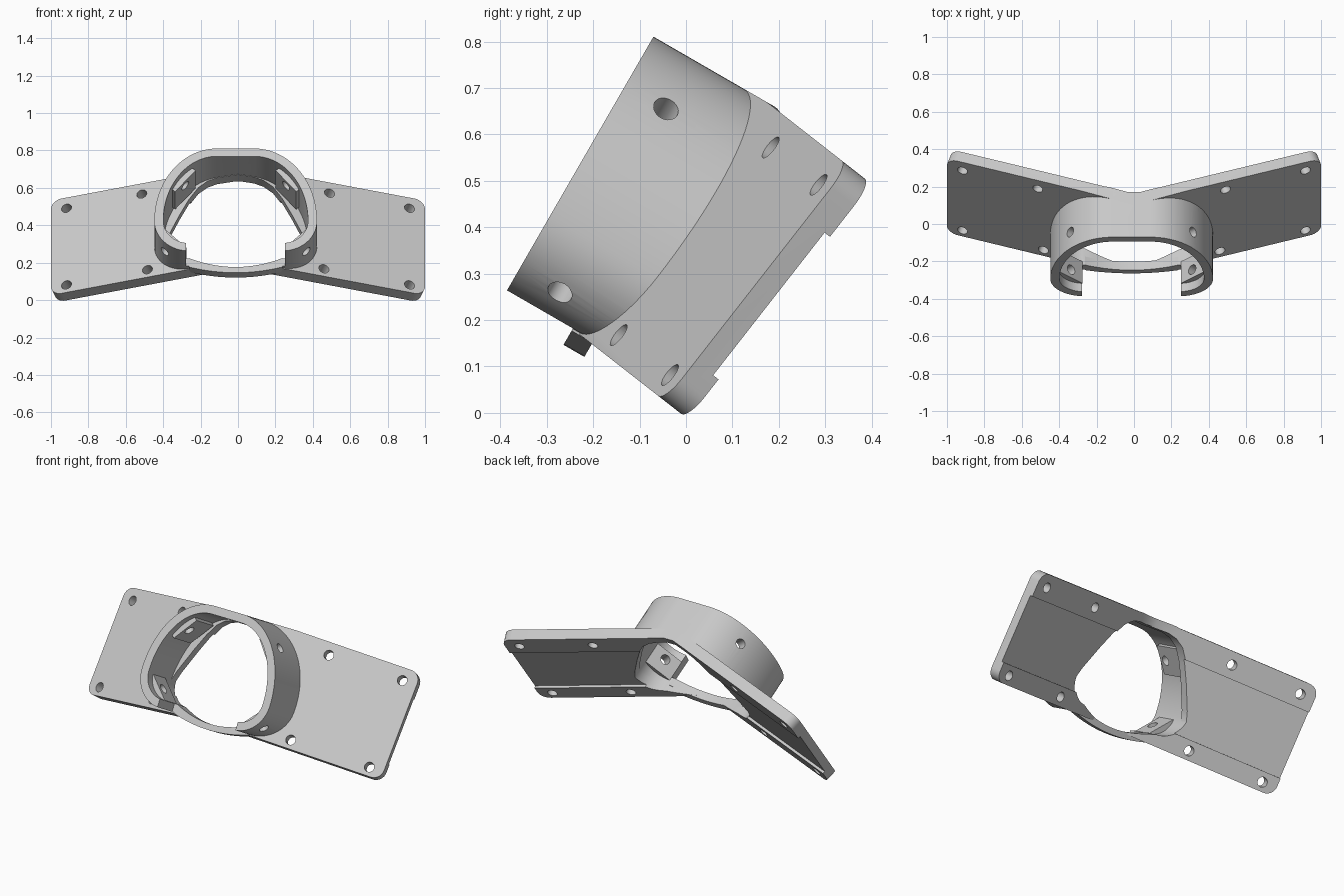
import bpy, bmesh
from math import sin, cos, tan, radians
from mathutils import Matrix

if "Cube" in bpy.data.objects:
    bpy.data.objects.remove(bpy.data.objects["Cube"])

grey = bpy.data.materials.new("light grey plastic")
grey.use_nodes = True
grey.diffuse_color = (0.58, 0.58, 0.58, 1)
grey.node_tree.nodes["Principled BSDF"].inputs["Base Color"].default_value = grey.diffuse_color

T = Matrix.Translation
R = lambda deg, axis: Matrix.Rotation(radians(deg), 4, axis)

# Main dimensions and frames
SWEEP, THICK, APEX = 17, 0.066, 0.358
BOTTOM, TOP = -0.008, 0.635
SHIFT = -0.0125
plate_frame = R(52, 'X')
ring_frame = T((SHIFT, 0, 0)) @ R(60, 'X')
LENGTH = 1 / cos(radians(SWEEP))


def prism(name, points, low, high, frame):
    """Extrude a flat outline between two depths, then place it in a frame."""
    bm = bmesh.new()
    bottom = [bm.verts.new((x, y, low)) for x, y in points]
    top = [bm.verts.new((x, y, high)) for x, y in points]
    bm.faces.new(bottom)
    bm.faces.new(top)
    for i in range(len(points)):
        bm.faces.new((bottom[i - 1], bottom[i], top[i], top[i - 1]))
    bm.normal_update()
    bmesh.ops.recalc_face_normals(bm, faces=bm.faces)
    if bm.calc_volume(signed=True) < 0:
        bmesh.ops.reverse_faces(bm, faces=bm.faces)
    bm.transform(frame)
    bm.normal_update()
    mesh = bpy.data.meshes.new(name)
    bm.to_mesh(mesh)
    bm.free()
    mesh.materials.append(grey)
    obj = bpy.data.objects.new(name, mesh)
    bpy.context.collection.objects.link(obj)
    return obj


def arc(cx, cy, a, b, start, end, n):
    angles = [radians(start + (end - start) * i / n) for i in range(n + 1)]
    return [(cx + a * cos(t), cy + b * sin(t)) for t in angles]


def mirrored(half):
    return half + [(-x, y) for x, y in reversed(half) if abs(x) > 1e-6]


def box(x0, x1, y0, y1):
    return [(x0, y0), (x1, y0), (x1, y1), (x0, y1)]


def upper_arc(inset):
    return arc(0.1, 0.22, 0.335 - inset, 0.447 - inset, 90, 0, 24)


def lower_arc(inset):
    return arc(0.25, 0.22, 0.185 - inset, 0.185 - inset, 0, -90, 14)[1:]


def cut(obj, cutters):
    for cutter in cutters:
        mod = obj.modifiers.new("cut", 'BOOLEAN')
        mod.operation = 'DIFFERENCE'
        mod.solver = 'EXACT'
        mod.object = cutter
    bpy.context.view_layer.update()
    graph = bpy.context.evaluated_depsgraph_get()
    mesh = bpy.data.meshes.new_from_object(obj.evaluated_get(graph))
    obj.modifiers.clear()
    obj.data = mesh


# Space behind the swept plates, and the shallow channel along their backs
def rear_outline(lift):
    base = APEX - THICK / cos(radians(SWEEP)) + lift
    half = [(x, base - x * tan(radians(SWEEP))) for x in (0.03, 1.2)]
    return mirrored(half + [(1.2, -1.5)])


upright = plate_frame @ R(90, 'X')
rear_space = prism("rear_cutter", rear_outline(0), -1.2, 0.5, upright)
channel = prism("channel_cutter", rear_outline(0.016), -0.49, -0.1, upright)

# Collar bore, and the narrower arch through the plates that leaves a ledge
floor = [(x, 0.03 + 0.055 * (x / 0.25) ** 2) for x in (0.2, 0.15, 0.1, 0.05, 0)]
lower = lower_arc(0.048) + floor
arch = [(0.1, 0.617), (0.15, 0.604), (0.2, 0.57), (0.25, 0.5),
        (0.3, 0.405), (0.34, 0.32), (0.368, 0.26)]
bore = prism("bore_cutter", mirrored(upper_arc(0.048) + lower), -0.6, 0.8, ring_frame)
opening = prism("arch_cutter", mirrored(arch + lower), -0.6, 0.8, ring_frame)

# The gap at the bottom of the collar, and the space above it
gap = prism("gap_cutter", box(-0.265, 0.265, -0.2, 0.2), 0.302, 0.8, ring_frame)
above = prism("top_cutter", box(-0.35, 0.35, 0.667, 0.9), -0.3, 0.8, ring_frame)

# Radial collar holes: position, direction, depth of the pad behind the hole
mounts = []
for x, v, angle, depth in ((0.33, 0.547, 40, 0.14), (0.38, 0.088, -45, 0.085)):
    for side in (1, -1):
        turn = angle if side > 0 else 180 - angle
        mounts.append((ring_frame @ T((side * x, v, 0.365)) @ R(turn, 'Z'), depth))
circle = arc(0, 0, 0.028, 0.028, 0, 345, 23)
drills = [prism("collar_drill", circle, -0.14, 0.06, m @ R(90, 'Y')) for m, depth in mounts]

helpers = [rear_space, channel, bore, opening, gap, above] + drills
parts = []

# Swept mounting plates with rounded outer corners and screw holes
r = 0.06
for name, side in (("left_plate", 1), ("right_plate", -1)):
    frame = plate_frame @ T((0, 0, APEX)) @ R(side * SWEEP, 'Y')
    shape = ([(0, TOP), (0, BOTTOM)]
             + arc(LENGTH - r, BOTTOM + r, r, r, -90, 0, 8)
             + arc(LENGTH - r, TOP - r, r, r, 0, 90, 8))
    plate = prism(name, [(side * x, y) for x, y in shape], -THICK, 0, frame)
    screws = []
    for x, v in ((0.917, 0.043), (0.917, 0.563), (0.472, 0.043), (0.502, 0.563)):
        s = (side * x + (SHIFT if x < 0.8 else 0)) * LENGTH
        screws.append(prism("screw_drill", circle, -0.3, 0.3, frame @ T((s, v, 0))))
    cut(plate, [opening, gap, above, channel] + screws)
    helpers += screws
    parts.append(plate)

# Tilted collar, open at the bottom
collar = prism("collar", mirrored(upper_arc(0) + lower_arc(0)), -0.1, 0.466, ring_frame)
cut(collar, [rear_space, channel, bore, gap] + drills)
parts.append(collar)

# Flat pads inside the collar around each hole
for i, (m, depth) in enumerate(mounts):
    pad = prism("collar_pad_%d" % (i + 1), box(-0.08, -0.03, -0.085, 0.085), -depth, 0.05, m)
    cut(pad, [drills[i]])
    parts.append(pad)

# Thin curved bridge below the opening
xs = [-0.25 + 0.5 * i / 16 for i in range(17)]
upper_edge = [(x, 0.03 + 0.055 * (x / 0.25) ** 2) for x in xs]
lower_edge = [(x, -0.005 + 0.035 * (x / 0.25) ** 2) for x in reversed(xs)]
parts.append(prism("lower_bridge", upper_edge + lower_edge, 0.25, 0.302, ring_frame))

for helper in helpers:
    bpy.data.objects.remove(helper)

# Smooth the round walls, keep edges crisp
bpy.ops.object.select_all(action='DESELECT')
for part in parts:
    part.select_set(True)
bpy.context.view_layer.objects.active = parts[0]
bpy.ops.object.shade_smooth_by_angle(angle=radians(30))
